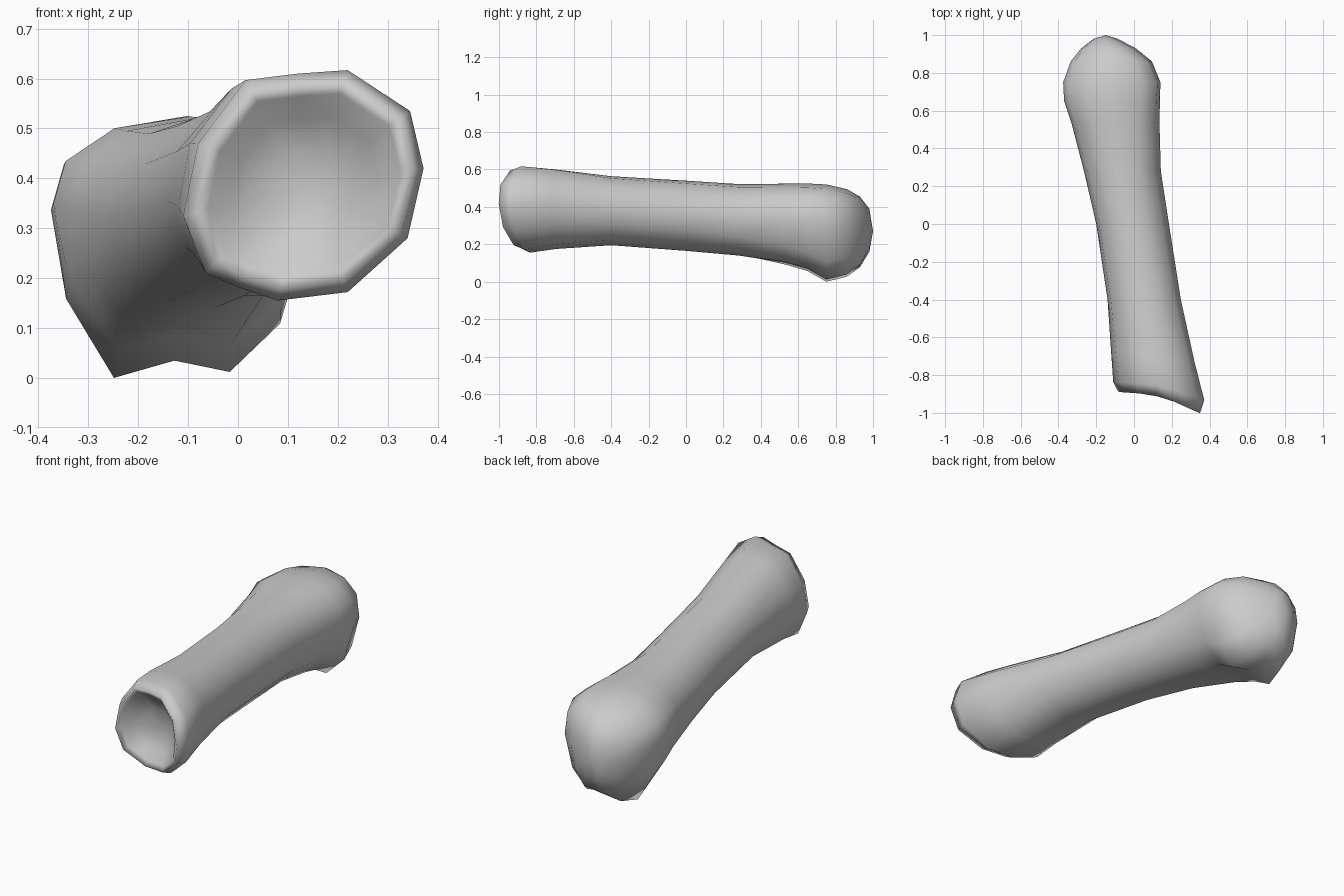
import bpy, bmesh, math

if "Cube" in bpy.data.objects:
    bpy.data.objects.remove(bpy.data.objects["Cube"])

N = 12


def unit(points):
    # Rescale an outline to the -1..1 square
    xs, zs = zip(*points)
    cx, cz = (max(xs) + min(xs)) / 2, (max(zs) + min(zs)) / 2
    hx, hz = (max(xs) - min(xs)) / 2, (max(zs) - min(zs)) / 2
    return [((x - cx) / hx, (z - cz) / hz) for x, z in points]


# Cross-section outlines, starting at +x and going counter-clockwise
BASE = unit([(.372, .42), (.345, .535), (.22, .617), (.12, .61), (.015, .597), (-.08, .47),
             (-.11, .325), (-.065, .21), (0, .182), (.08, .155), (.22, .172), (.34, .28)])
HEAD = unit([(.135, .30), (.12, .43), (.04, .50), (-.10, .525), (-.25, .50), (-.35, .43),
             (-.375, .34), (-.345, .16), (-.25, 0), (-.13, .035), (-.02, .012), (.08, .11)])
SHAFT = unit([(math.cos(math.radians(30 * i + 6)), math.sin(math.radians(30 * i + 6)))
              for i in range(N)])

# y, x min, x max, z min, z max, shape (-1 base, 0 shaft, 1 head), slant of the joint face
RINGS = [
    (-.82, .05, .22, .30, .46, -1, .3),
    (-.85, -.01, .28, .25, .52, -1, .7),
    (-.89, -.06, .325, .205, .57, -1, .95),
    (-.905, -.085, .35, .18, .593, -1, 1),
    (-.85, -.11, .372, .155, .617, -1, .85),
    (-.70, -.12, .32, .175, .605, -.7, .3),
    (-.40, -.14, .248, .195, .565, -.2, 0),
    (0, -.20, .185, .165, .54, 0, 0),
    (.28, -.265, .142, .135, .522, .2, 0),
    (.53, -.33, .135, .085, .524, .6, 0),
    (.65, -.37, .137, .055, .525, .9, 0),
    (.75, -.375, .14, 0, .52, 1, 0),
    (.86, -.335, .095, .025, .495, .9, 0),
    (.93, -.28, .01, .07, .455, .5, 0),
    (.98, -.215, -.085, .16, .39, 0, 0),
]

bm = bmesh.new()
loops = []
for y, x0, x1, z0, z1, shape, slant in RINGS:
    other = BASE if shape < 0 else HEAD
    t = abs(shape)
    loop = []
    for (su, sv), (ou, ov) in zip(SHAFT, other):
        u, v = su + (ou - su) * t, sv + (ov - sv) * t
        dy = -slant * (.055 * u + .04 * u * u + .01 * v)
        loop.append(bm.verts.new(((x0 + x1) / 2 + u * (x1 - x0) / 2, y + dy,
                                  (z0 + z1) / 2 + v * (z1 - z0) / 2)))
    loops.append(loop)

# Skin between neighbouring rings
for a, b in zip(loops, loops[1:]):
    for i in range(N):
        j = (i + 1) % N
        bm.faces.new((a[i], a[j], b[j], b[i]))

# Close the cup and the rounded tip
for loop, tip in ((loops[0], (.135, -.815, .38)), (loops[-1], (-.15, 1, .27))):
    centre = bm.verts.new(tip)
    for i in range(N):
        bm.faces.new((loop[i], loop[(i + 1) % N], centre))

bmesh.ops.recalc_face_normals(bm, faces=bm.faces)
for f in bm.faces:
    f.smooth = True
mesh = bpy.data.meshes.new("finger_bone")
bm.to_mesh(mesh)
bm.free()
bone = bpy.data.objects.new("finger_bone", mesh)
bpy.context.collection.objects.link(bone)
